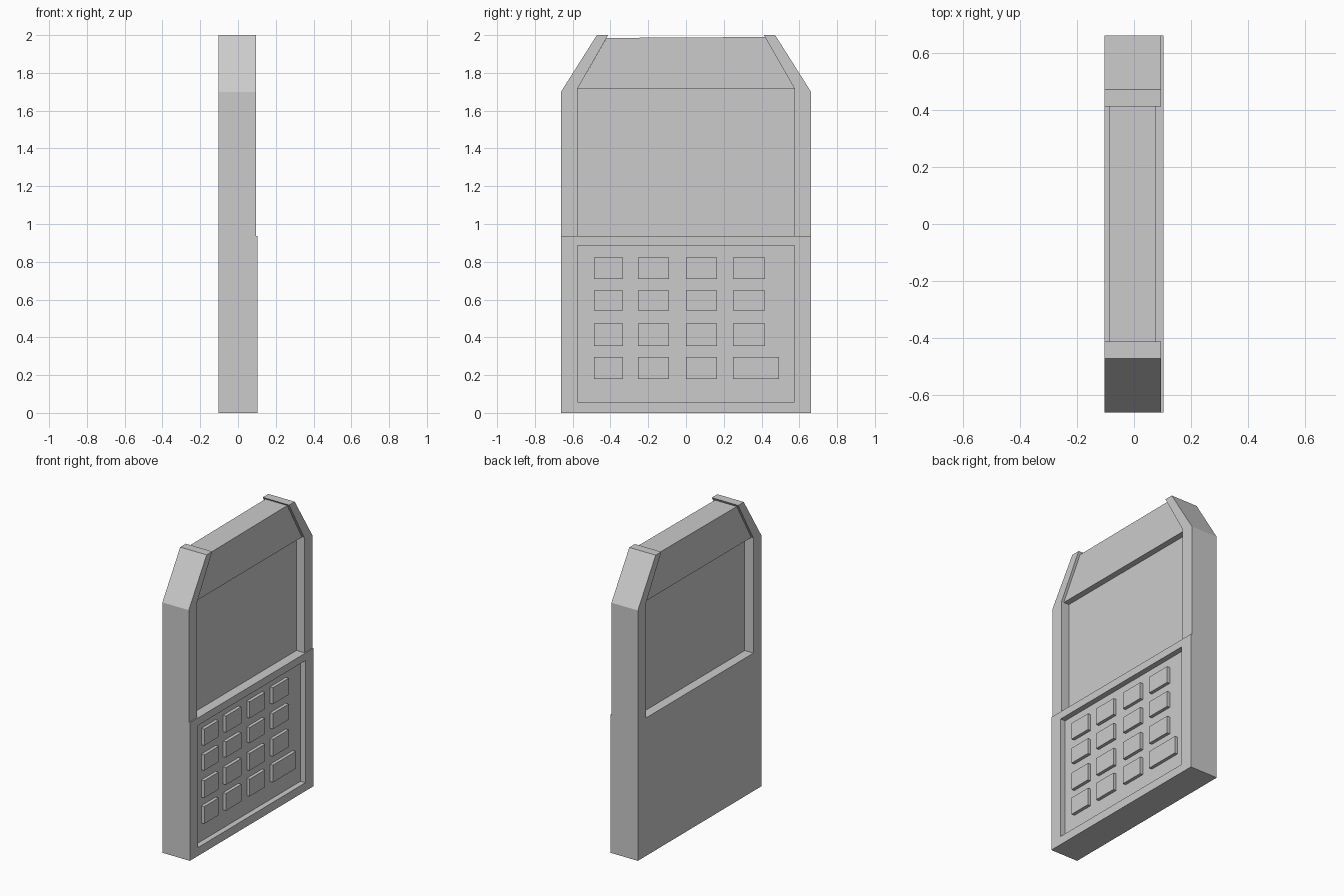
import bpy, bmesh

if "Cube" in bpy.data.objects:
    bpy.data.objects.remove(bpy.data.objects["Cube"])

grey = bpy.data.materials.new("light grey")
grey.diffuse_color = (0.6, 0.6, 0.6, 1)
grey.use_nodes = True
grey.node_tree.nodes["Principled BSDF"].inputs["Base Color"].default_value = grey.diffuse_color


def extrude(name, profile, x0, x1):
    """Extrude a (y, z) outline along x."""
    bm = bmesh.new()
    face = bm.faces.new([bm.verts.new((x0, y, z)) for y, z in profile])
    new = bmesh.ops.extrude_face_region(bm, geom=[face])["geom"]
    verts = [v for v in new if isinstance(v, bmesh.types.BMVert)]
    bmesh.ops.translate(bm, verts=verts, vec=(x1 - x0, 0, 0))
    bmesh.ops.recalc_face_normals(bm, faces=bm.faces)
    mesh = bpy.data.meshes.new(name)
    bm.to_mesh(mesh)
    bm.free()
    mesh.materials.append(grey)
    obj = bpy.data.objects.new(name, mesh)
    bpy.context.collection.objects.link(obj)
    return obj


def rect(y0, y1, z0, z1):
    return [(y0, z0), (y1, z0), (y1, z1), (y0, z1)]


def mirrored(half):
    return half + [(-y, z) for y, z in reversed(half)]


def cut(obj, cutter):
    mod = obj.modifiers.new("recess", 'BOOLEAN')
    mod.operation = 'DIFFERENCE'
    mod.solver = 'EXACT'
    mod.object = cutter
    bpy.context.view_layer.objects.active = obj
    bpy.ops.object.modifier_apply(modifier=mod.name)


BACK, FRONT, PLATE = -0.103, 0.095, 0.103
KEY_FLOOR = 0.066

# Case: solid lower half with two chamfered arms around the screen
case = extrude("case", mirrored([(0.663, 0), (0.663, 1.698), (0.472, 2), (0.412, 2),
                                 (0.575, 1.716), (0.575, 0.936)]), BACK, FRONT)

# Raised plate around the keypad, with the keypad recess cut through it
plate = extrude("keypad_plate", rect(-0.663, 0.663, 0, 0.936), FRONT, PLATE)
cutter = extrude("keypad_cutter", rect(-0.575, 0.575, 0.057, 0.885), KEY_FLOOR, 0.2)
cutter.hide_render = True
cut(case, cutter)
cut(plate, cutter)
bpy.data.objects.remove(cutter)

# Recessed screen, and the thicker panel above it
extrude("screen", rect(-0.575, 0.575, 0.936, 1.716), -0.038, 0.036)
extrude("top_panel", [(-0.575, 1.716), (0.575, 1.716), (0.418, 1.99), (-0.42, 1.985)],
        -0.087, 0.077)

# Keys: four by four, the last one wider
columns = [(-0.487, -0.333), (-0.254, -0.09), (0, 0.164), (0.249, 0.419)]
rows = [(0.71, 0.822), (0.541, 0.647), (0.355, 0.472), (0.18, 0.297)]
for r, (z0, z1) in enumerate(rows):
    for c, (y0, y1) in enumerate(columns):
        if r == 3 and c == 3:
            y1 = 0.493
        extrude(f"key_{r + 1}_{c + 1}", rect(y0, y1, z0, z1), KEY_FLOOR, 0.088)
